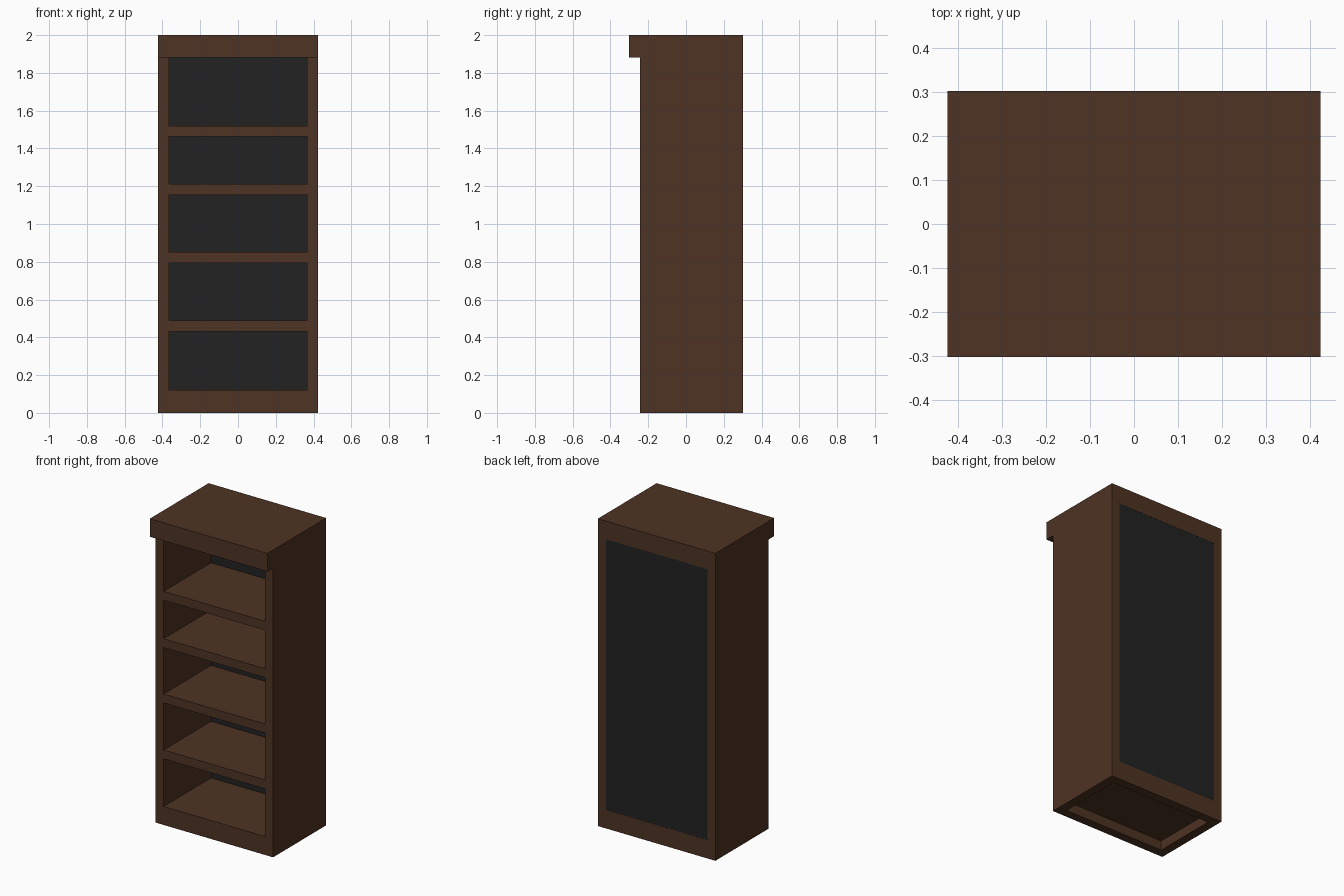
import bpy

if "Cube" in bpy.data.objects:
    bpy.data.objects.remove(bpy.data.objects["Cube"])

HX, HY = 0.423, 0.302      # half width and half depth
T = 0.058                  # board thickness
FRONT = -0.243             # front plane of the case
Z_FLOOR, Z_TOP = 0.12, 1.882


def material(name, rgb):
    m = bpy.data.materials.new(name)
    m.diffuse_color = (*rgb, 1)
    m.use_nodes = True
    m.node_tree.nodes["Principled BSDF"].inputs["Base Color"].default_value = m.diffuse_color
    return m


wood = material("dark_wood", (0.076, 0.033, 0.0168))
black = material("black_panel", (0.016, 0.016, 0.016))


def box(name, x, y, z, mat):
    """Box from (min, max) ranges on each axis."""
    bpy.ops.mesh.primitive_cube_add(size=1)
    ob = bpy.context.object
    ob.name = name
    lo, hi = zip(x, y, z)
    for v in ob.data.vertices:
        v.co = [l + (c + 0.5) * (h - l) for l, h, c in zip(lo, hi, v.co)]
    ob.data.materials.append(mat)
    return ob


inner = (-HX + T, HX - T)
y_back = HY - T

# Sides
box("left_side", (-HX, -HX + T), (FRONT, HY), (0, Z_TOP), wood)
box("right_side", (HX - T, HX), (FRONT, HY), (0, Z_TOP), wood)

# Overhanging top
box("top_board", (-HX, HX), (-HY, HY), (Z_TOP, 2.0), wood)

# Plinth rails, open underneath
box("front_plinth", inner, (FRONT, FRONT + T), (0, Z_FLOOR), wood)
box("back_plinth", inner, (y_back, HY), (0, Z_FLOOR), wood)

# Floor board and shelves, by top height
box("floor_board", inner, (FRONT + T, y_back), (Z_FLOOR - T, Z_FLOOR), wood)
for i, z in enumerate((0.488, 0.852, 1.212, 1.52)):
    box(f"shelf_{i + 1}", inner, (FRONT, y_back), (z - T, z), wood)

# Back panel, flush with the case
box("back_panel", inner, (y_back, HY - 0.001), (Z_FLOOR, Z_TOP), black)
